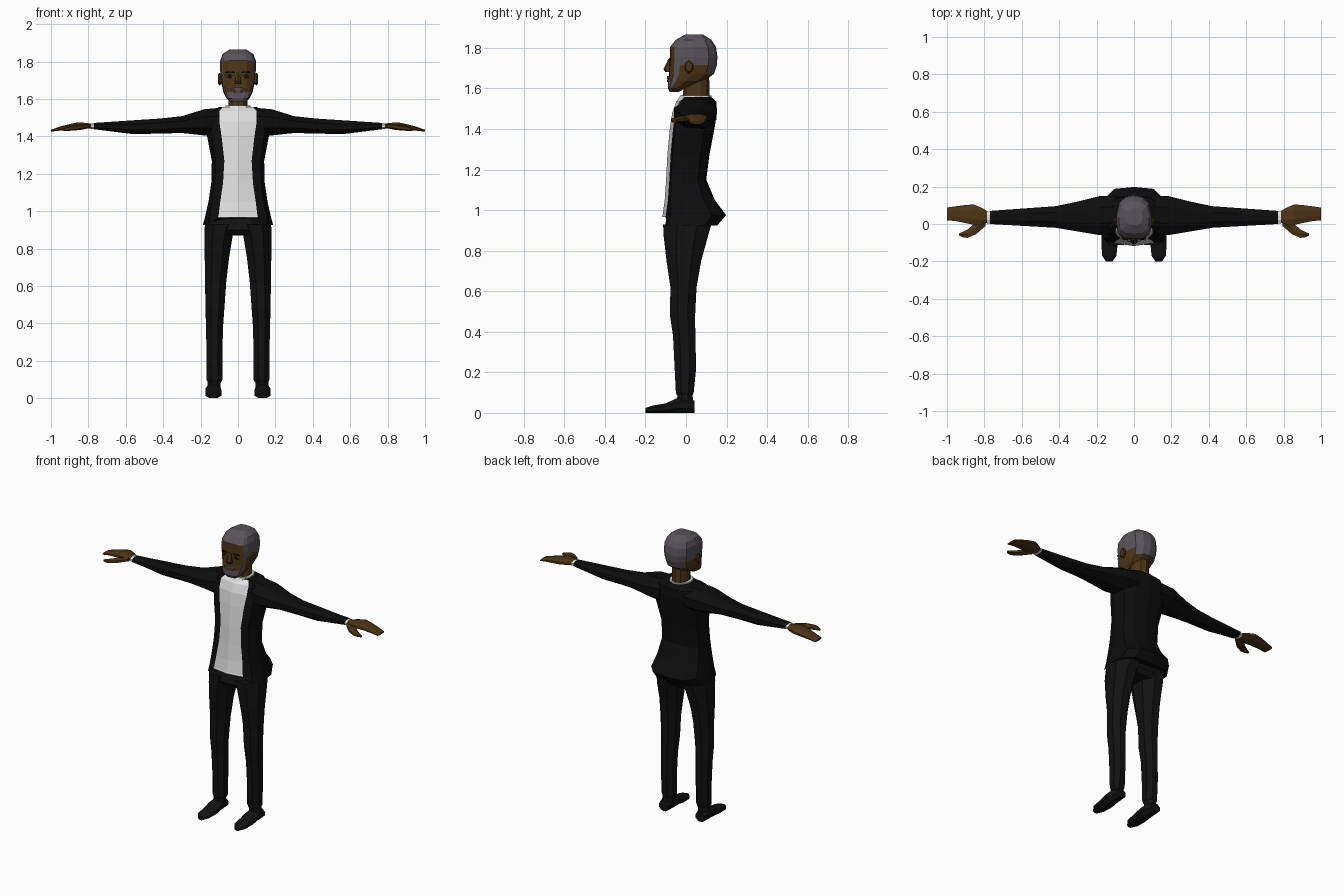
import bpy, bmesh, math
from mathutils import Vector


def material(name, r, g, b):
    m = bpy.data.materials.new(name)
    m.diffuse_color = (r, g, b, 1)
    return m


SUIT = material("suit black", 0.004, 0.004, 0.0045)
TROUSER = material("trouser black", 0.006, 0.006, 0.0065)
SHIRT = material("shirt white", 0.75, 0.75, 0.75)
SKIN = material("skin brown", 0.075, 0.036, 0.008)
HAIR = material("hair grey", 0.10, 0.088, 0.105)
DARK = material("eye dark", 0.008, 0.007, 0.006)
LIP = material("lip brown", 0.13, 0.05, 0.03)


def loft(name, rings, mats, rule=None):
    """Skin a list of equal point rings; rule(layer, segment) gives the material index."""
    bm = bmesh.new()
    vs = [[bm.verts.new(p) for p in r] for r in rings]
    n = len(rings[0])
    for i in range(len(vs) - 1):
        for j in range(n):
            k = (j + 1) % n
            f = bm.faces.new((vs[i][j], vs[i][k], vs[i + 1][k], vs[i + 1][j]))
            if rule:
                f.material_index = rule(i, min(j, n - 1 - j))
    bm.faces.new(vs[0])
    top = bm.faces.new(vs[-1])
    if rule:
        top.material_index = rule(len(vs) - 2, 4)
    bmesh.ops.recalc_face_normals(bm, faces=bm.faces)
    me = bpy.data.meshes.new(name)
    bm.to_mesh(me)
    bm.free()
    for m in mats:
        me.materials.append(m)
    ob = bpy.data.objects.new(name, me)
    bpy.context.collection.objects.link(ob)
    return ob


def oval(axis, pos, a0, a1, b0, b1, n=8):
    """Polygon ring across an axis, filling the extents a0..a1 and b0..b1."""
    k = 1 / math.cos(math.pi / n)
    pts = []
    for i in range(n):
        t = 2 * math.pi * (i + 0.5) / n
        a = (a0 + a1) / 2 + (a1 - a0) / 2 * k * math.cos(t)
        b = (b0 + b1) / 2 + (b1 - b0) / 2 * k * math.sin(t)
        pts.append({"x": Vector((pos, a, b)), "y": Vector((a, pos, b)),
                    "z": Vector((a, b, pos))}[axis])
    return pts


def tube(name, axis, rows, mat, n=8):
    return loft(name, [oval(axis, *r, n=n) for r in rows], [mat])


def pair(name, axis, rows, mat, n=8):
    """Left and right copies mirrored across x."""
    for s, side in ((1, "left"), (-1, "right")):
        rings = [[Vector((s * p.x, p.y, p.z)) for p in oval(axis, *r, n=n)] for r in rows]
        loft(side + "_" + name, rings, [mat])


def mirrored(half):
    """Close a half outline whose first and last points lie on x = 0."""
    return half + [Vector((-p.x, p.y, p.z)) for p in half[-2:0:-1]]


# Jacket with shirt front: z, half width, shirt half width, front y, back y
torso = [(0.925, .188, .108, -.118, .155), (0.975, .175, .104, -.115, .198),
         (1.05, .158, .095, -.105, .142), (1.15, .143, .08, -.098, .1),
         (1.27, .14, .073, -.092, .115), (1.40, .165, .088, -.08, .14),
         (1.48, .17, .10, -.068, .153), (1.535, .14, .10, -.048, .15),
         (1.558, .095, .08, -.02, .125)]
rings = []
for i, (z, w, s, f, b) in enumerate(torso):
    d = b - f
    zf = 0.965 if i == 0 else z
    rings.append(mirrored([Vector(p) for p in (
        (0, f, zf), (s, f + .016, zf), ((s + w) / 2 + .012, f + .12 * d, z),
        (w, f + .4 * d, z), (.93 * w, f + .78 * d, z), (.6 * w, b - .01, z), (0, b, z))]))
loft("jacket_and_shirt", rings, [SUIT, SHIRT], lambda i, j: 1 if j == 0 else 0)

# Shirt collar and neck
tube("collar", "z", [(1.53, -.075, .075, -.045, .125), (1.564, -.066, .066, -.025, .122)], SHIRT, 10)
tube("neck", "z", [(1.53, -.05, .05, -.04, .115), (1.57, -.05, .05, -.012, .113),
                   (1.72, -.052, .052, .0, .11)], SKIN, 10)

# Sleeves, cuffs, hands and thumbs
pair("sleeve", "x", [(.09, -.04, .15, 1.40, 1.553), (.18, -.06, .15, 1.405, 1.545),
                     (.30, -.04, .12, 1.418, 1.508), (.42, -.02, .095, 1.415, 1.495),
                     (.56, -.012, .085, 1.412, 1.486), (.77, .0, .07, 1.438, 1.472)], SUIT)
pair("cuff", "x", [(.76, .004, .066, 1.44, 1.47), (.786, .004, .068, 1.438, 1.47)], SHIRT)
pair("hand", "x", [(.775, .012, .062, 1.443, 1.466), (.81, -.005, .085, 1.441, 1.472),
                   (.855, -.005, .104, 1.44, 1.475), (.90, .005, .102, 1.437, 1.466),
                   (.95, .015, .095, 1.431, 1.453), (1.0, .02, .088, 1.425, 1.435)], SKIN)
pair("thumb", "x", [(.795, -.012, .02, 1.445, 1.466), (.845, -.055, .01, 1.436, 1.462),
                    (.89, -.074, -.03, 1.432, 1.455), (.915, -.072, -.042, 1.431, 1.449),
                    (.935, -.062, -.05, 1.431, 1.442)], SKIN, 6)

# Hips and trouser legs
tube("trouser_hips", "z", [(.87, -.16, .16, -.08, .09), (.90, -.176, .176, -.11, .115),
                           (1.0, -.155, .155, -.085, .12)], TROUSER)
pair("trouser_leg", "z", [(.93, .005, .177, -.113, .125), (.87, .028, .18, -.11, .108),
                          (.75, .048, .178, -.096, .075), (.62, .063, .176, -.077, .052),
                          (.48, .073, .174, -.079, .045), (.38, .08, .171, -.064, .046),
                          (.22, .084, .168, -.056, .05), (.10, .083, .168, -.05, .038),
                          (.085, .09, .16, -.044, .032)], TROUSER)

# Shoes and ankles
pair("shoe", "y", [(.042, .10, .165, 0, .06), (.0, .092, .173, 0, .078),
                   (-.05, .09, .174, 0, .07), (-.10, .087, .175, 0, .047),
                   (-.17, .094, .17, 0, .035), (-.2, .115, .15, 0, .024)], TROUSER)
pair("ankle", "z", [(.03, .095, .168, -.045, .038), (.11, .092, .16, -.042, .03)], TROUSER)

# Head with hair and beard: z, half width, front y, back y
head = [(1.583, .035, -.08, -.035), (1.603, .062, -.09, .0), (1.637, .078, -.088, .09),
        (1.672, .086, -.083, .138), (1.715, .091, -.082, .152), (1.755, .096, -.08, .155),
        (1.805, .095, -.078, .148), (1.84, .082, -.05, .125), (1.865, .045, -.005, .085)]
rings = []
for z, w, f, b in head:
    d = b - f
    rings.append(mirrored([Vector((x * w, f + y * d, z)) for x, y in (
        (0, 0), (.5, .01), (.83, .1), (.95, .22), (1, .5), (.85, .82), (.48, .96), (0, 1))]))


def head_colour(layer, seg):
    if layer >= 6:                       # crown
        return 1
    if layer >= 4:                       # forehead and sides
        return int(seg >= 2)
    if layer == 3:                       # sideburn and back
        return int(seg == 2 or seg >= 5)
    if layer == 2:                       # cheeks
        return int(seg == 2)
    return int(seg <= 2)                 # beard


loft("head", rings, [SKIN, HAIR], head_colour)

# Face details
pair("ear", "x", [(.08, -.002, .022, 1.685, 1.725), (.1, -.006, .034, 1.677, 1.735),
                  (.107, .0, .03, 1.685, 1.73)], SKIN, 6)
tube("nose", "z", [(1.745, -.008, .008, -.086, -.07), (1.695, -.016, .016, -.108, -.07),
                   (1.682, -.018, .018, -.1, -.07)], SKIN, 6)
pair("eye_white", "y", [(-.074, .024, .06, 1.712, 1.73), (-.083, .026, .058, 1.714, 1.728)], LIP)
pair("eye_pupil", "y", [(-.078, .03, .055, 1.712, 1.73), (-.085, .032, .053, 1.714, 1.729)], DARK)
pair("eyebrow", "y", [(-.075, .018, .066, 1.738, 1.747), (-.084, .02, .062, 1.739, 1.746)], DARK, 6)
tube("mustache", "y", [(-.076, -.042, .042, 1.644, 1.662), (-.094, -.032, .032, 1.646, 1.66)], HAIR)
tube("lips", "y", [(-.08, -.028, .028, 1.63, 1.645), (-.093, -.022, .022, 1.632, 1.644)], LIP)
